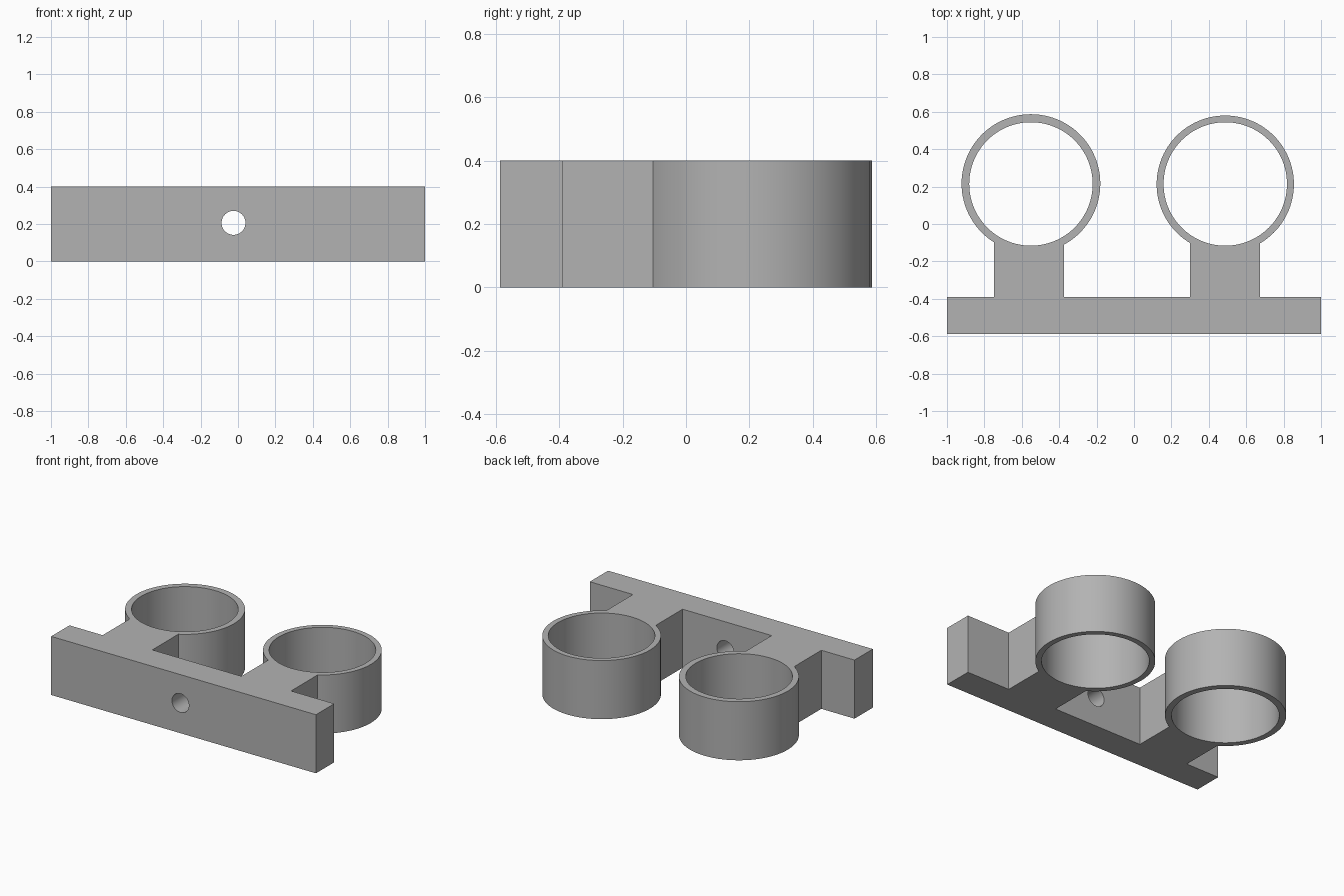
import bpy
from math import radians

cube = bpy.data.objects.get("Cube")
if cube:
    bpy.data.objects.remove(cube, do_unlink=True)

HEIGHT = 0.4
BACK, FRONT = -0.39, -0.587   # bar faces along y

grey = bpy.data.materials.new("plain grey")
grey.use_nodes = True
colour = (0.45, 0.45, 0.45, 1)
grey.diffuse_color = colour
grey.node_tree.nodes["Principled BSDF"].inputs["Base Color"].default_value = colour


def box(name, x0, x1, y0, y1):
    bpy.ops.mesh.primitive_cube_add(size=1, location=((x0 + x1) / 2, (y0 + y1) / 2, HEIGHT / 2))
    ob = bpy.context.object
    ob.name = name
    ob.scale = (x1 - x0, y1 - y0, HEIGHT)
    bpy.ops.object.transform_apply(location=True, rotation=True, scale=True)
    ob.data.materials.append(grey)
    return ob


def cylinder(name, radius, depth, location, tilt=0, sides=96):
    bpy.ops.mesh.primitive_cylinder_add(vertices=sides, radius=radius, depth=depth,
                                        location=location, rotation=(tilt, 0, 0))
    ob = bpy.context.object
    ob.name = name
    ob.data.materials.append(grey)
    return ob


def combine(target, tool, operation):
    bpy.ops.object.select_all(action="DESELECT")
    bpy.context.view_layer.objects.active = target
    target.select_set(True)
    mod = target.modifiers.new(operation.lower(), "BOOLEAN")
    mod.operation, mod.solver, mod.object = operation, "EXACT", tool
    bpy.ops.object.modifier_apply(modifier=mod.name)
    bpy.data.objects.remove(tool, do_unlink=True)


# Mounting bar
holder = box("double_ring_holder", -1, 1, FRONT, BACK)

# Necks and rings: ring centre x, y, outer radius, neck left and right edges
BORE = 0.33
rings = [(-0.551, 0.216, 0.371, -0.749, -0.374),
         (0.488, 0.213, 0.367, 0.299, 0.674)]
for x, y, radius, x0, x1 in rings:
    combine(holder, box("neck", x0, x1, BACK - 0.1, y - 0.1), "UNION")
    combine(holder, cylinder("ring", radius, HEIGHT, (x, y, HEIGHT / 2)), "UNION")
for x, y, *_ in rings:
    combine(holder, cylinder("bore", BORE, 1, (x, 0.214, HEIGHT / 2)), "DIFFERENCE")

# Screw hole through the middle of the bar
hole = cylinder("screw_hole", 0.064, 0.5, (-0.024, (FRONT + BACK) / 2, 0.206), radians(90), 48)
combine(holder, hole, "DIFFERENCE")

bpy.context.view_layer.objects.active = holder
holder.select_set(True)
bpy.ops.object.shade_smooth_by_angle(angle=radians(30))
